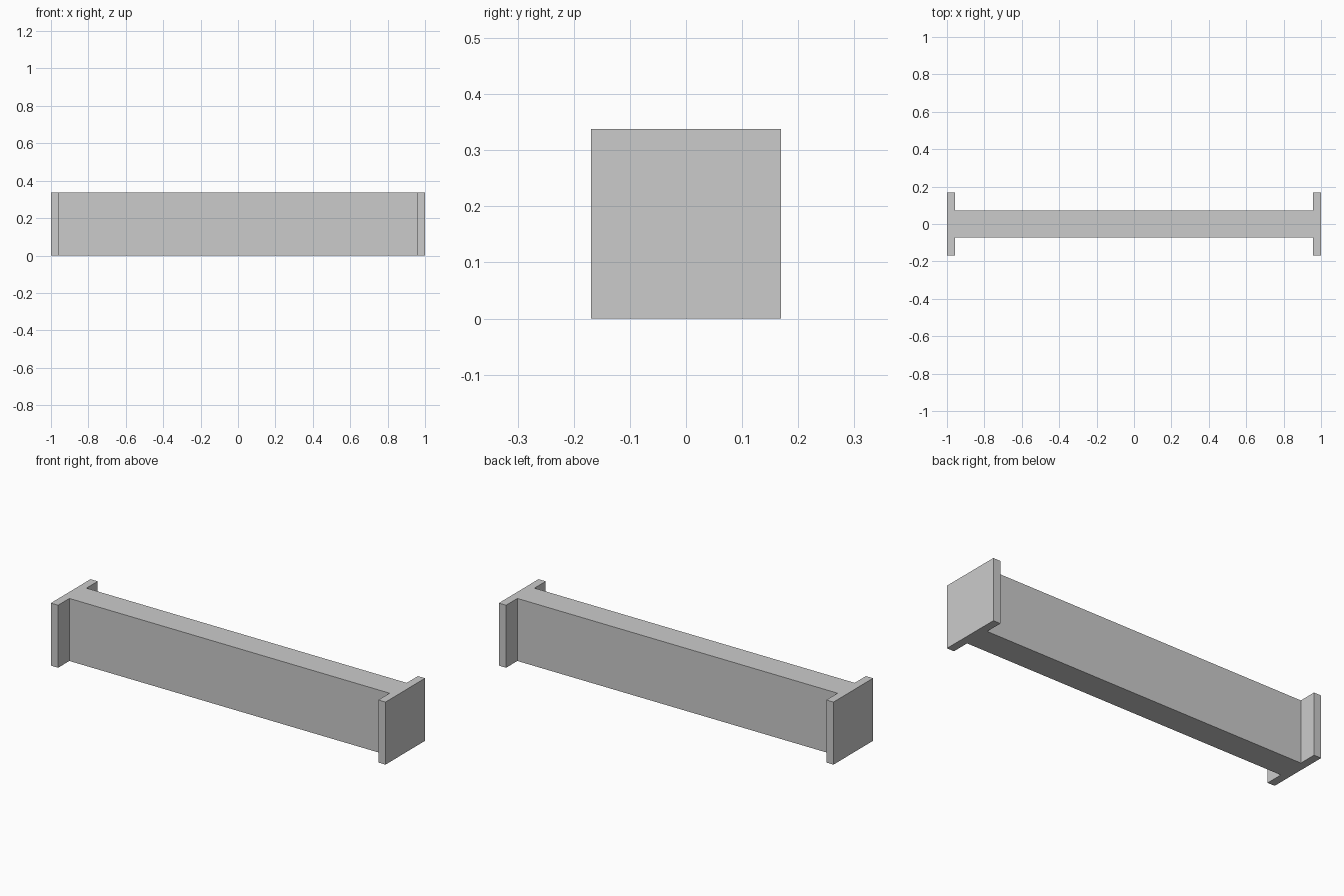
import bpy
import bmesh

cube = bpy.data.objects.get("Cube")
if cube:
    bpy.data.objects.remove(cube, do_unlink=True)

LENGTH, HEIGHT = 1.0, 0.338          # half length, full height
FLANGE, WEB, PLATE = 0.169, 0.073, 0.043   # half widths, end plate thickness

grey = bpy.data.materials.new("plain grey")
grey.use_nodes = True
colour = (0.6, 0.6, 0.6, 1)
grey.diffuse_color = colour
grey.node_tree.nodes["Principled BSDF"].inputs["Base Color"].default_value = colour

# H-shaped plan outline: one quarter, mirrored to all four corners
quarter = [(LENGTH, FLANGE), (LENGTH - PLATE, FLANGE), (LENGTH - PLATE, WEB)]
half = quarter + [(-x, y) for x, y in reversed(quarter)]
outline = half + [(-x, -y) for x, y in half]

# Beam with end plates, raised from the outline
bm = bmesh.new()
base = bm.faces.new([bm.verts.new((x, y, 0)) for x, y in outline])
raised = bmesh.ops.extrude_face_region(bm, geom=[base], use_keep_orig=True)
top = [v for v in raised["geom"] if isinstance(v, bmesh.types.BMVert)]
bmesh.ops.translate(bm, verts=top, vec=(0, 0, HEIGHT))
bmesh.ops.recalc_face_normals(bm, faces=bm.faces)

mesh = bpy.data.meshes.new("beam_with_end_plates")
bm.to_mesh(mesh)
bm.free()
mesh.materials.append(grey)
beam = bpy.data.objects.new("beam_with_end_plates", mesh)
bpy.context.collection.objects.link(beam)
